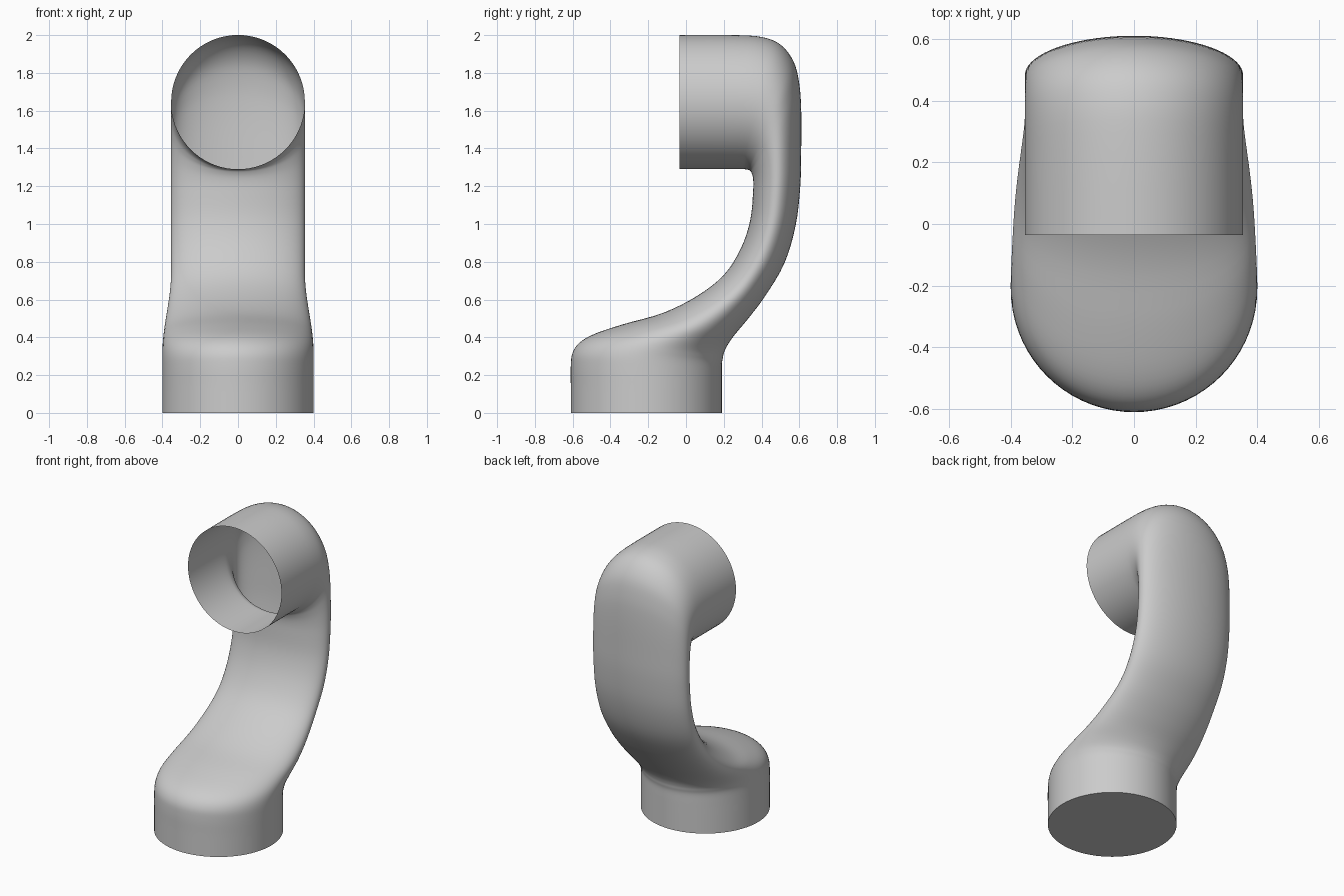
import bpy
import bmesh
import math
from mathutils import Vector

cube = bpy.data.objects.get("Cube")
if cube:
    bpy.data.objects.remove(cube, do_unlink=True)

SIDES = 72   # points around each section
STEPS = 4    # sections between two profile stations

# Side profile stations: inner edge (y, z) and outer edge (y, z)
stations = [
    # round foot
    (-.61, 0, .19, 0), (-.61, .14, .19, .12), (-.61, .25, .19, .2),
    (-.6, .32, .19, .26), (-.56, .375, .195, .29), (-.48, .42, .2, .315),
    # sweeping arm
    (-.33, .47, .215, .35), (-.12, .53, .255, .41), (.06, .62, .33, .5),
    (.2, .73, .42, .62), (.29, .87, .52, .79), (.34, 1.02, .58, .99),
    (.355, 1.17, .605, 1.2),
    # tight elbow
    (.355, 1.24, .61, 1.4), (.345, 1.275, .61, 1.6), (.335, 1.285, .6, 1.74),
    (.325, 1.288, .57, 1.86), (.31, 1.29, .5, 1.95), (.29, 1.29, .4, 1.99),
    # open socket
    (.2, 1.29, .25, 2), (-.035, 1.29, -.035, 2),
]


def spline(a, b, c, d, t):
    """Smooth curve from b to c."""
    return b + t / 2 * ((c - a) + t * ((2 * a - 5 * b + 4 * c - d) + t * (3 * (b - c) + d - a)))


def half_width(z):
    """The foot is wider than the arm and socket."""
    t = min(max((z - .32) / .42, 0), 1)
    return .4 - .046 * t * t * (3 - 2 * t)


def make_sections():
    pts = [Vector(s) for s in stations]
    pts = [2 * pts[0] - pts[1]] + pts + [2 * pts[-1] - pts[-2]]
    for i in range(1, len(pts) - 2):
        for k in range(STEPS):
            yield spline(*pts[i - 1:i + 3], k / STEPS)
    yield pts[-2]


def add_ring(bm, section):
    inner = Vector((0, section[0], section[1]))
    outer = Vector((0, section[2], section[3]))
    mid, reach = (inner + outer) / 2, (outer - inner) / 2
    side = Vector((half_width(mid.z), 0, 0))
    ring = []
    for k in range(SIDES):
        a = math.tau * k / SIDES
        ring.append(bm.verts.new(mid + side * math.cos(a) + reach * math.sin(a)))
    return ring


# Hollow link, closed at the foot and open at the socket
bm = bmesh.new()
rings = [add_ring(bm, s) for s in make_sections()]
for low, high in zip(rings, rings[1:]):
    for k in range(SIDES):
        n = (k + 1) % SIDES
        bm.faces.new((low[k], low[n], high[n], high[k]))
bm.faces.new(rings[0][::-1])

mesh = bpy.data.meshes.new("arm_link")
bm.to_mesh(mesh)
bm.free()
arm_link = bpy.data.objects.new("arm_link", mesh)
bpy.context.collection.objects.link(arm_link)

# Plain grey material
grey = bpy.data.materials.new("light_grey")
grey.use_nodes = True
colour = (.6, .6, .6, 1)
grey.diffuse_color = colour
grey.node_tree.nodes["Principled BSDF"].inputs["Base Color"].default_value = colour
mesh.materials.append(grey)

# Smooth shading with a crisp foot edge
bpy.ops.object.select_all(action="DESELECT")
arm_link.select_set(True)
bpy.context.view_layer.objects.active = arm_link
bpy.ops.object.shade_smooth_by_angle(angle=math.radians(40))
